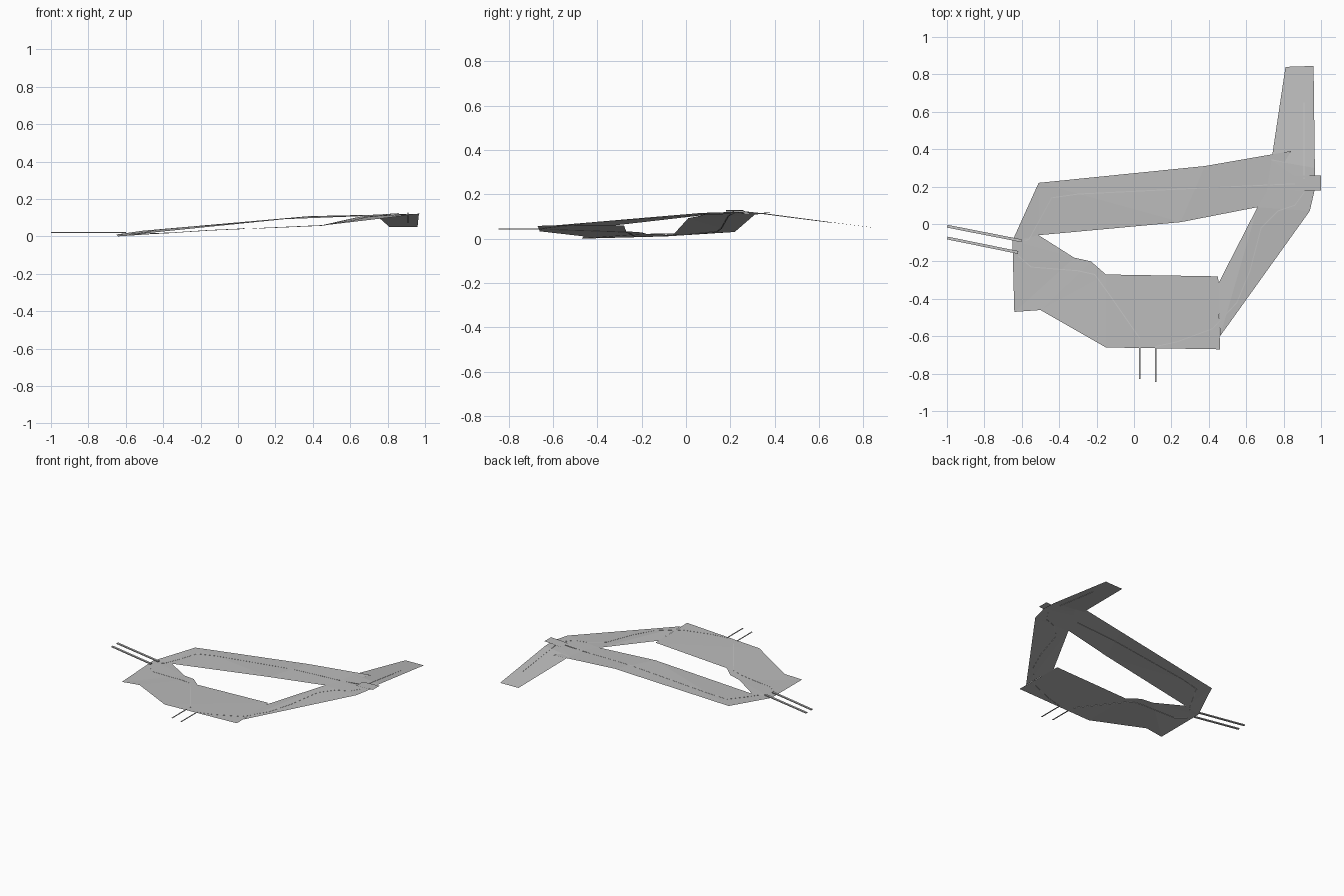
import bpy, bmesh
from mathutils import Vector
from mathutils.bvhtree import BVHTree

if "Cube" in bpy.data.objects:
    bpy.data.objects.remove(bpy.data.objects["Cube"])


def material(name, v):
    m = bpy.data.materials.new(name)
    m.diffuse_color = (v, v, v, 1)
    m.use_nodes = True
    m.node_tree.nodes["Principled BSDF"].inputs["Base Color"].default_value = m.diffuse_color
    return m


grey = material("ground grey", 0.5)
kerb_grey = material("kerb grey", 0.55)
trees = []


def finish(bm, name, mat):
    bmesh.ops.remove_doubles(bm, verts=bm.verts, dist=0.0005)
    me = bpy.data.meshes.new(name)
    bm.to_mesh(me)
    bm.free()
    me.materials.append(mat)
    ob = bpy.data.objects.new(name, me)
    bpy.context.collection.objects.link(ob)


def band(name, pairs):
    """Open ground sheet through pairs of (outer, inner) edge points."""
    bm = bmesh.new()
    for (a, b), (c, d) in zip(pairs, pairs[1:]):
        for tri in ((a, d, b), (a, c, d)):
            if len(set(tri)) == 3:
                bm.faces.new([bm.verts.new(p) for p in tri])
    for f in bm.faces:
        f.normal_update()
        if f.normal.z < 0:
            f.normal_flip()
    trees.append(BVHTree.FromBMesh(bm))
    finish(bm, name, grey)


def ground_z(x, y):
    hits = [t.ray_cast(Vector((x, y, 2)), Vector((0, 0, -1)))[0] for t in trees]
    return max([h.z for h in hits if h], default=None)


def kerb(name, pts, width=0.008, thick=0.003, lift=0.001, z=None):
    """Thin ribbon box along a plan path, laid on the ground or at height z."""
    path = [Vector(p) for p in pts]
    if z is None:                       # subdivide so it follows the ground
        path = [a.lerp(b, i / 6) for a, b in zip(path, path[1:]) for i in range(6)] + path[-1:]
    bm, prev, last = bmesh.new(), None, 0.02
    for i, p in enumerate(path):
        d = (path[min(i + 1, len(path) - 1)] - path[max(i - 1, 0)]).normalized()
        n = Vector((-d.y, d.x)) * width / 2
        h = z
        if h is None:
            g = ground_z(p.x, p.y)
            last = h = (g if g is not None else last) + lift
        ring = [bm.verts.new((p.x + s * n.x, p.y + s * n.y, h - t))
                for s, t in ((1, 0), (-1, 0), (-1, thick), (1, thick))]
        if prev:
            for k in range(4):
                bm.faces.new((prev[k], prev[k - 1], ring[k - 1], ring[k]))
        else:
            bm.faces.new(ring)
        prev = ring
    bm.faces.new(prev[::-1])
    bmesh.ops.recalc_face_normals(bm, faces=bm.faces)
    finish(bm, name, kerb_grey)


# Ground sheets
west_in = (-0.51, -0.06, 0.015)
west_out = (-0.65, -0.09, 0.01)
band("north_ground", [
    (west_out, west_in),
    ((-0.51, 0.22, 0.03), west_in),
    ((0.38, 0.31, 0.108), (0.25, 0.01, 0.092)),
    ((0.84, 0.39, 0.118), (0.66, 0.09, 0.108))])
band("south_ground", [
    (west_out, west_in),
    ((-0.64, -0.47, 0.0), (-0.32, -0.18, 0.022)),
    ((-0.50, -0.46, 0.01), (-0.23, -0.20, 0.028)),
    ((-0.15, -0.66, 0.033), (-0.15, -0.27, 0.033)),
    ((0.46, -0.67, 0.058), (0.45, -0.28, 0.060))])
band("east_ground", [
    ((0.46, -0.60, 0.059), (0.45, -0.32, 0.060)),
    ((0.94, 0.07, 0.116), (0.66, 0.09, 0.107)),
    ((0.97, 0.20, 0.120), (0.74, 0.27, 0.114))])
band("north_slope", [
    ((0.97, 0.18, 0.121), (0.71, 0.18, 0.115)),
    ((0.967, 0.30, 0.118), (0.735, 0.34, 0.116)),
    ((0.96, 0.845, 0.05), (0.81, 0.84, 0.05))])
band("east_platform", [
    ((0.86, 0.18, 0.123), (0.86, 0.26, 0.123)),
    ((1.0, 0.18, 0.130), (1.0, 0.26, 0.130))])

# Kerbs overhanging the ground at the west and south exits
for i, (y0, x1, y1) in enumerate(((-0.012, -0.60, -0.09), (-0.075, -0.62, -0.152))):
    kerb(f"west_kerb_{i}", [(-0.998, y0), (x1, y1)], 0.015, 0.007, z=0.024)
for i, (x, y) in enumerate(((0.03, -0.83), (0.115, -0.845))):
    kerb(f"south_kerb_{i}", [(x, y), (x, -0.655)], 0.008, 0.003, z=0.045)

# Kerb lines following the road around the ground
kerb("north_road_kerb", [(-0.58, -0.09), (-0.56, -0.08), (-0.44, 0.14), (-0.30, 0.16),
                         (0.25, 0.187), (0.86, 0.215)], 0.005)
kerb("west_road_kerb", [(-0.62, -0.17), (-0.55, -0.23), (-0.30, -0.25), (-0.21, -0.27),
                        (-0.13, -0.38), (0.03, -0.61)], 0.005)
kerb("south_road_kerb", [(0.115, -0.655), (0.23, -0.63), (0.42, -0.56), (0.55, -0.42),
                         (0.62, -0.25), (0.68, -0.02), (0.77, 0.07), (0.86, 0.10),
                         (0.91, 0.17)], 0.005)
kerb("slope_road_kerb", [(0.91, 0.24), (0.91, 0.65)], 0.005)
